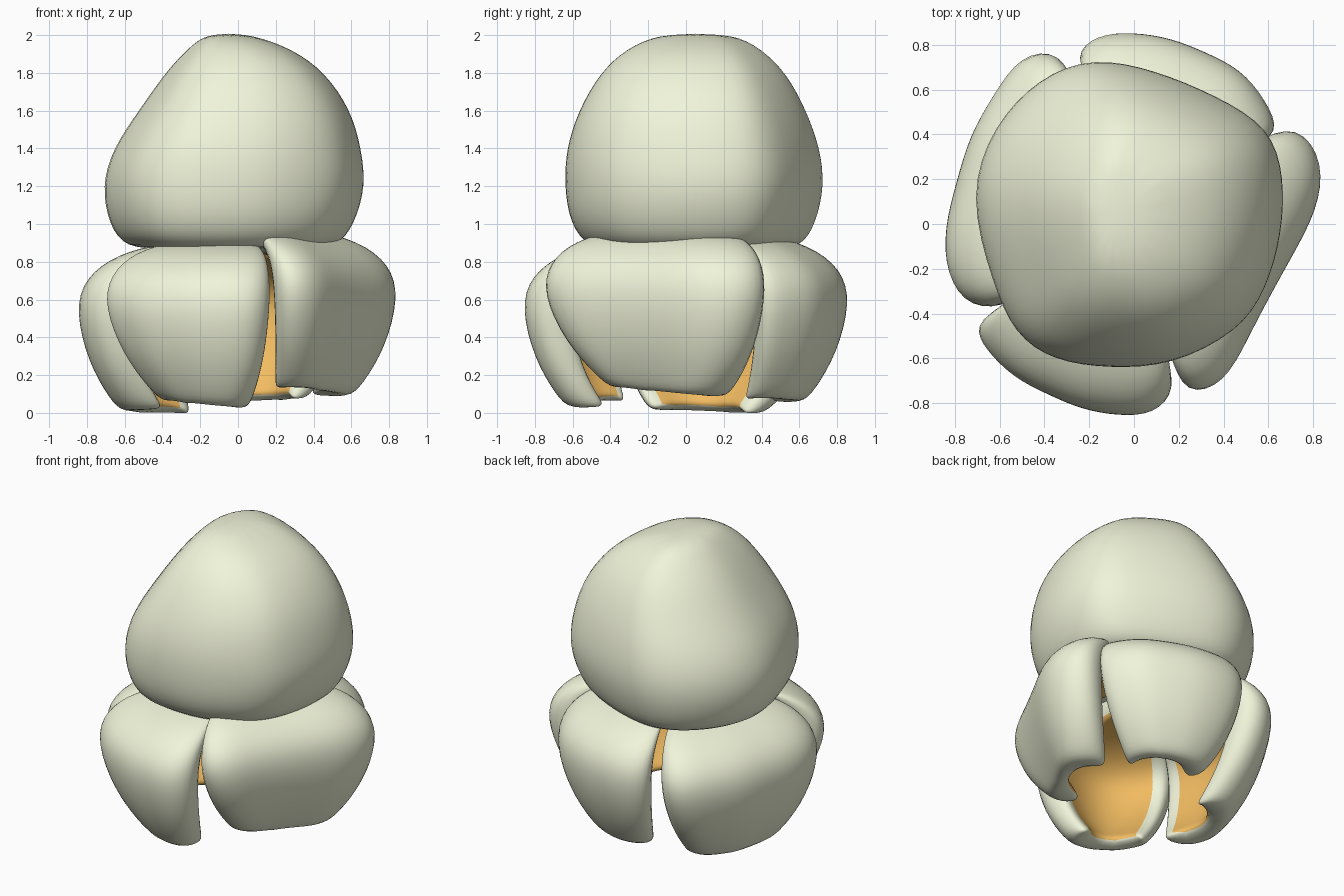
import bpy, math
from mathutils import Vector

if "Cube" in bpy.data.objects:
    bpy.data.objects.remove(bpy.data.objects["Cube"])


def material(name, color):
    m = bpy.data.materials.new(name)
    m.diffuse_color = color
    m.use_nodes = True
    m.node_tree.nodes["Principled BSDF"].inputs["Base Color"].default_value = m.diffuse_color
    return m


cream = material("cream", (0.88, 0.91, 0.70, 1))
orange = material("orange", (0.88, 0.50, 0.12, 1))


def make_object(name, verts, faces, mats):
    mesh = bpy.data.meshes.new(name)
    mesh.from_pydata(verts, [], faces)
    for m in mats:
        mesh.materials.append(m)
    for p in mesh.polygons:
        p.use_smooth = True
    obj = bpy.data.objects.new(name, mesh)
    bpy.context.collection.objects.link(obj)
    s = obj.modifiers.new("smooth", "SUBSURF")
    s.levels = s.render_levels = 2
    return obj


def sample(points, u):
    # Point at fraction u of a polyline, by length
    pts = [Vector(p) for p in points]
    lens = [(b - a).length for a, b in zip(pts, pts[1:])]
    d = u * sum(lens)
    for a, b, l in zip(pts, pts[1:], lens):
        if d <= l + 1e-6:
            return a.lerp(b, d / l)
        d -= l
    return pts[-1]


# Puffed crown: rings fitted to a lopsided plan outline
outline = [(-.71, .12), (-.6, .43), (-.4, .64), (-.17, .73), (.1, .67), (.36, .56),
           (.6, .42), (.66, .2), (.65, -.05), (.58, -.3), (.46, -.48), (.17, -.63),
           (-.1, -.64), (-.34, -.61), (-.51, -.49), (-.6, -.27)]
rings = [  # z, xmin, xmax, ymin, ymax
    (.87, -.40, .36, -.36, .44), (.87, -.63, .53, -.52, .63), (1.0, -.72, .625, -.62, .71),
    (1.2, -.76, .685, -.65, .76), (1.4, -.70, .66, -.64, .735), (1.6, -.555, .605, -.575, .66),
    (1.8, -.41, .47, -.46, .55), (1.93, -.28, .29, -.32, .41), (2.01, -.17, .05, -.13, .25)]
n = len(outline)
verts, faces = [], []
for z, x0, x1, y0, y1 in rings:
    for x, y in outline:
        verts.append((x0 + (x + .71) / 1.37 * (x1 - x0), y0 + (y + .64) / 1.37 * (y1 - y0), z))
for i in range(len(rings) - 1):
    for j in range(n):
        k = (j + 1) % n
        faces.append((i * n + j, i * n + k, i * n + n + k, i * n + n + j))
faces.append(list(reversed(range(n))))
top = (len(rings) - 1) * n
faces.append([top + j for j in range(n)])
make_object("crown", verts, faces, [cream])

# Petals: height, scale about the centre, narrowing at each side
profile = [(0.0, .74, .20, .12), (.08, .82, .15, .07), (.28, .95, .06, .02), (.56, 1.03, 0, 0),
           (.74, .97, -.01, -.01), (.87, .76, -.03, -.03), (.93, .48, 0, 0), (.93, .22, 0, 0)]
COLS, INNER = 10, 7


def petal(name, plan, low0, low1, top):
    """Closed bulging petal: cream outside and edges, nearly flat orange inside."""
    c0, c1 = Vector(plan[0]), Vector(plan[-1])
    chord = c1 - c0
    length = chord.length
    along = chord / length
    out = Vector((along.y, -along.x))
    bulge = max((Vector(p) - c0).dot(out) for p in plan)
    loop = COLS + INNER
    # Cross-section in chord coordinates: outer run, then inner run back
    section = []
    for j in range(COLS):
        d = sample(plan, j / (COLS - 1)) - c0
        section.append((d.dot(along) / length, d.dot(out), 0))
    for j in range(INNER):
        w = 1 - (j + .5) / INNER
        section.append((.04 + .92 * w, (bulge - .17) * math.sin(math.pi * w) ** .8, 1))
    verts, faces = [], []
    for z, s, a, b in profile:
        for w, h, inside in section:
            p = (c0 + chord * (a + w * (1 - a - b)) + out * h) * s
            low = low0 + (low1 - low0) * min(max(w, 0), 1)
            h01 = z / .93
            if inside:
                h01 = .05 + h01 * .80
            verts.append((p.x, p.y, low + (top - low) * h01))
    rows = len(profile)
    for i in range(rows - 1):
        for j in range(loop):
            k = (j + 1) % loop
            faces.append((i * loop + j, i * loop + k, (i + 1) * loop + k, (i + 1) * loop + j))
    # Bottom and top strips join outer and inner runs
    for base, flip in ((0, True), ((rows - 1) * loop, False)):
        a, b = 0, loop - 1
        while a < COLS - 1 or b > COLS:
            if b > COLS and a < COLS - 1 and a / (COLS - 1) >= (loop - 1 - b + .5) / INNER:
                f = [base + a, base + a + 1, base + b - 1, base + b]
                a, b = a + 1, b - 1
            elif a < COLS - 1:
                f = [base + a, base + a + 1, base + b]
                a += 1
            else:
                f = [base + a, base + b - 1, base + b]
                b -= 1
            faces.append(f[::-1] if flip else f)
    obj = make_object(name, verts, faces, [cream, orange])
    for q in range((rows - 1) * loop):
        if COLS <= q % loop < loop - 1:
            obj.data.polygons[q].material_index = 1
    return obj


petal("front_petal", [(-.58, -.36), (-.75, -.47), (-.53, -.69), (-.22, -.83), (.06, -.87), (.20, -.76), (.13, -.58)],
      .05, .01, .91)
petal("right_petal", [(.16, -.58), (.21, -.77), (.37, -.78), (.57, -.38), (.81, .05), (.85, .28), (.73, .45), (.53, .37)],
      .12, .07, .97)
petal("back_petal", [(.50, .34), (.66, .40), (.53, .66), (.2, .82), (-.12, .87), (-.29, .77), (-.17, .61)],
      .06, .04, .95)
petal("left_petal", [(-.26, .59), (-.30, .77), (-.47, .81), (-.72, .43), (-.85, -.04), (-.83, -.32), (-.70, -.40), (-.53, -.36)],
      -.02, .0, .90)
